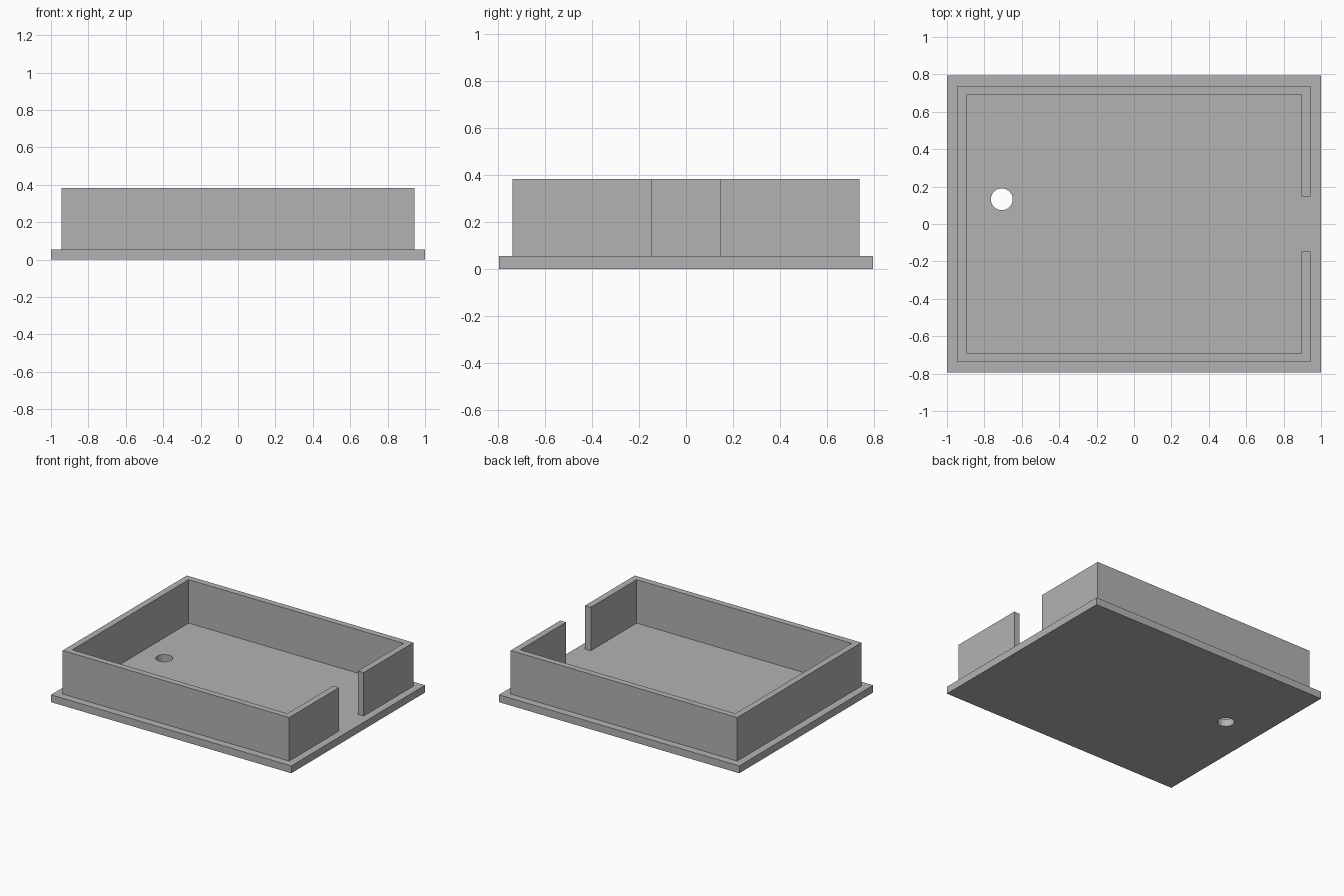
import bpy
import bmesh

if "Cube" in bpy.data.objects:
    bpy.data.objects.remove(bpy.data.objects["Cube"])

BASE_TOP = 0.055
WALL_TOP = 0.382

grey = bpy.data.materials.new("light grey")
grey.diffuse_color = (0.45, 0.45, 0.45, 1)
grey.use_nodes = True
grey.node_tree.nodes["Principled BSDF"].inputs["Base Color"].default_value = grey.diffuse_color


def prism(name, outline, z0, z1):
    """Extrude a flat outline from z0 up to z1."""
    bm = bmesh.new()
    face = bm.faces.new([bm.verts.new((x, y, z0)) for x, y in outline])
    top = bmesh.ops.extrude_face_region(bm, geom=[face])["geom"]
    for v in top:
        if isinstance(v, bmesh.types.BMVert):
            v.co.z = z1
    bmesh.ops.recalc_face_normals(bm, faces=bm.faces)
    mesh = bpy.data.meshes.new(name)
    bm.to_mesh(mesh)
    bm.free()
    mesh.materials.append(grey)
    obj = bpy.data.objects.new(name, mesh)
    bpy.context.collection.objects.link(obj)
    return obj


# Base plate
base = prism("base_plate", [(-1, -0.795), (1, -0.795), (1, 0.795), (-1, 0.795)], 0, BASE_TOP)

# Round hole through the base
bpy.ops.mesh.primitive_cylinder_add(vertices=48, radius=0.058, depth=0.4,
                                    location=(-0.707, 0.132, 0.03))
cutter = bpy.context.object
cutter.name = "hole_cutter"
cutter.data.materials.append(grey)
cutter.hide_render = True
cutter.hide_set(True)
cut = base.modifiers.new("hole", "BOOLEAN")
cut.operation = "DIFFERENCE"
cut.solver = "EXACT"
cut.object = cutter

# Surrounding wall, open in the middle of the right side
ox, oy = 0.943, 0.738   # outer half sizes
ix, iy = 0.895, 0.691   # inner half sizes
gap = 0.147             # half width of the opening
half = [(ox, gap), (ox, oy), (-ox, oy)]
inner = [(-ix, iy), (ix, iy), (ix, gap)]
outline = (half + [(x, -y) for x, y in reversed(half)]
           + [(x, -y) for x, y in reversed(inner)] + inner)
prism("wall", outline, BASE_TOP, WALL_TOP)
